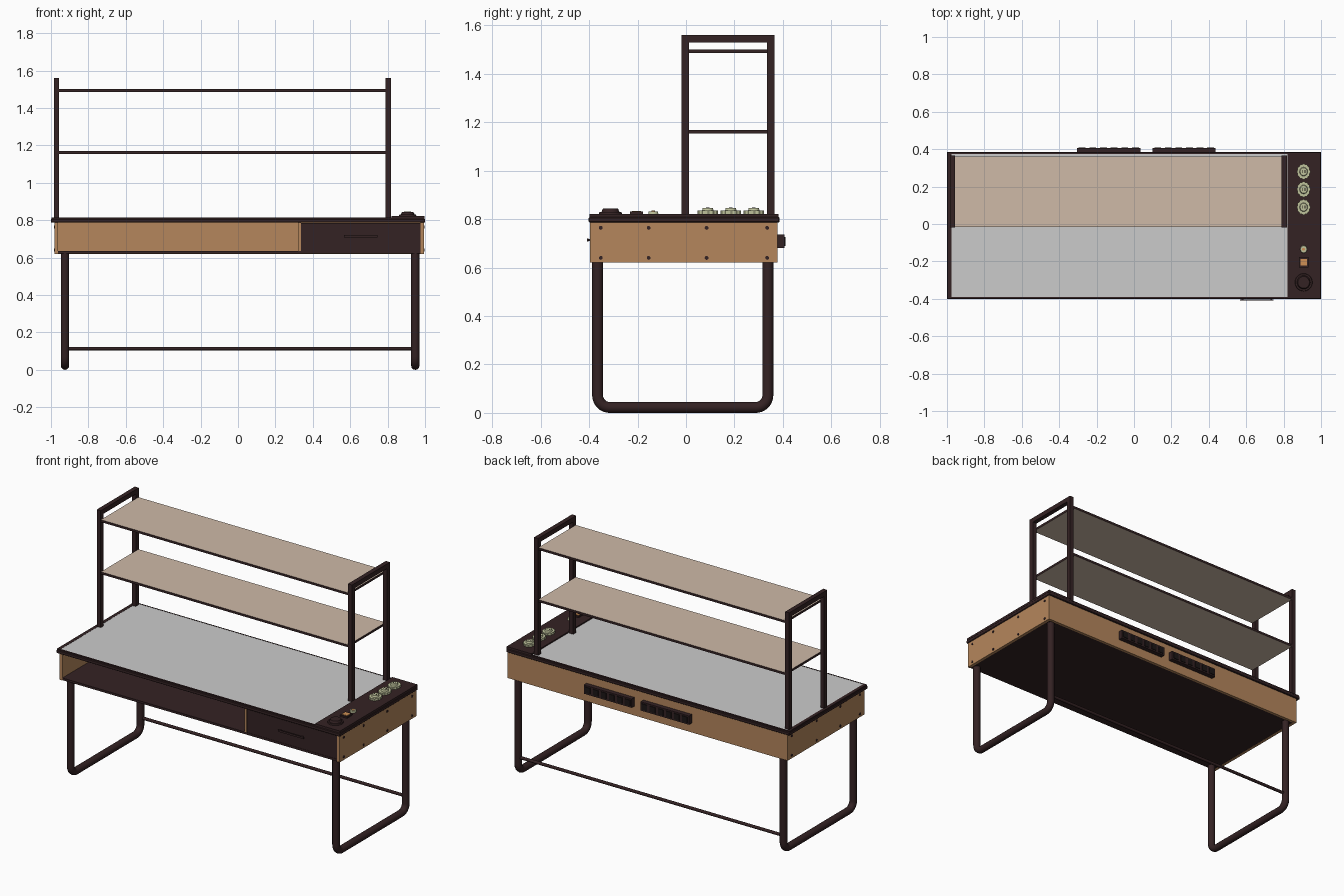
import bpy, bmesh, math
from mathutils import Matrix, Vector

if "Cube" in bpy.data.objects:
    bpy.data.objects.remove(bpy.data.objects["Cube"])


def mat(name, r, g, b):
    m = bpy.data.materials.new(name)
    m.diffuse_color = (r, g, b, 1)
    m.use_nodes = True
    m.node_tree.nodes["Principled BSDF"].inputs["Base Color"].default_value = m.diffuse_color
    return m


DARK = mat("dark_brown_metal", 0.034, 0.016, 0.017)
BLACK = mat("black_plastic", 0.012, 0.008, 0.008)
TAN = mat("tan_wood", 0.46, 0.24, 0.107)
GREY = mat("light_grey_surface", 0.60, 0.60, 0.60)
SHELF = mat("pale_beige_board", 0.62, 0.49, 0.39)
GREEN = mat("pale_green_plastic", 0.52, 0.54, 0.33)
ORANGE = mat("orange_button", 0.62, 0.28, 0.09)


def finish(name, bm, mats):
    me = bpy.data.meshes.new(name)
    bm.to_mesh(me)
    bm.free()
    for m in mats:
        me.materials.append(m)
    ob = bpy.data.objects.new(name, me)
    bpy.context.collection.objects.link(ob)
    return ob


def add_box(bm, x0, x1, y0, y1, z0, z1):
    c = Vector(((x0 + x1) / 2, (y0 + y1) / 2, (z0 + z1) / 2))
    size = Matrix.Diagonal((x1 - x0, y1 - y0, z1 - z0, 1))
    bmesh.ops.create_cube(bm, size=1, matrix=Matrix.Translation(c) @ size)


def boxes(name, material, *extents):
    bm = bmesh.new()
    for e in extents:
        add_box(bm, *e)
    return finish(name, bm, [material])


def disc(name, material, x, y, z0, z1, rx, ry, taper=1.0, n=32):
    bm = bmesh.new()
    bmesh.ops.create_cone(bm, cap_ends=True, segments=n, radius1=1, radius2=taper, depth=1,
                          matrix=Matrix.Translation((x, y, (z0 + z1) / 2))
                          @ Matrix.Diagonal((rx, ry, z1 - z0, 1)))
    return finish(name, bm, [material])


def smooth(ob):
    bpy.ops.object.select_all(action='DESELECT')
    ob.select_set(True)
    bpy.context.view_layer.objects.active = ob
    bpy.ops.object.shade_smooth_by_angle(angle=math.radians(40))


def tube(name, pts, radius, material):
    cu = bpy.data.curves.new(name, 'CURVE')
    cu.dimensions = '3D'
    cu.bevel_depth = radius
    cu.bevel_resolution = 4
    cu.use_fill_caps = True
    sp = cu.splines.new('POLY')
    sp.points.add(len(pts) - 1)
    for p, co in zip(sp.points, pts):
        p.co = (*co, 1)
    cu.materials.append(material)
    ob = bpy.data.objects.new(name, cu)
    bpy.context.collection.objects.link(ob)
    bpy.ops.object.select_all(action='DESELECT')
    ob.select_set(True)
    bpy.context.view_layer.objects.active = ob
    bpy.ops.object.convert(target='MESH')
    smooth(bpy.context.view_layer.objects.active)


# U-shaped tube legs with rounded lower corners
YF, YB, R, RC = -0.365, 0.338, 0.0225, 0.05
for name, x in (("left_leg", -0.925), ("right_leg", 0.948)):
    pts = [(x, YF, 0.625)]
    for i in range(9):
        a = math.pi + i * math.pi / 16
        pts.append((x, YF + RC + RC * math.cos(a), R + RC + RC * math.sin(a)))
    for i in range(9):
        a = 1.5 * math.pi + i * math.pi / 16
        pts.append((x, YB - RC + RC * math.cos(a), R + RC + RC * math.sin(a)))
    pts.append((x, YB, 0.625))
    tube(name, pts, R, DARK)
tube("rear_cross_rail", [(-0.925, YB, 0.114), (0.948, YB, 0.114)], 0.0095, DARK)

# Case under the top: wooden sides, back and divider, dark floor
boxes("case_side_panels", TAN,
      (-0.981, -0.963, -0.396, 0.377, 0.62, 0.787),
      (0.976, 0.994, -0.396, 0.377, 0.62, 0.787))
boxes("case_back_panel", TAN, (-0.963, 0.976, 0.36, 0.377, 0.62, 0.787))
boxes("case_divider", TAN, (0.321, 0.337, -0.394, 0.36, 0.635, 0.787))
boxes("case_floor", DARK, (-0.963, 0.976, -0.394, 0.36, 0.621, 0.635))
boxes("drawer_front", DARK, (0.338, 0.975, -0.394, -0.376, 0.636, 0.786))
boxes("drawer_handle", DARK,
      (0.567, 0.747, -0.409, -0.403, 0.708, 0.72),
      (0.575, 0.585, -0.404, -0.393, 0.71, 0.718),
      (0.729, 0.739, -0.404, -0.393, 0.71, 0.718))

# Screw heads on the side panels
bm = bmesh.new()
for x in (-0.981, 0.994):
    for y in (-0.352, -0.154, 0.085, 0.335):
        for z in (0.64, 0.764):
            bmesh.ops.create_cone(bm, cap_ends=True, segments=12, radius1=0.008, radius2=0.008,
                                  depth=0.006, matrix=Matrix.Translation((x, y, z))
                                  @ Matrix.Rotation(math.pi / 2, 4, 'Y'))
finish("side_screws", bm, [DARK])

# Table top: slab, thin rim, grey work surface, raised control panel
slab = boxes("top_slab", DARK, (-1, 1, -0.402, 0.386, 0.787, 0.808))
bev = slab.modifiers.new("bevel", 'BEVEL')
bev.width, bev.segments = 0.003, 1
boxes("top_rim", DARK,
      (-0.998, -0.977, -0.398, 0.382, 0.808, 0.815),
      (-0.977, 0.822, -0.398, -0.391, 0.808, 0.815),
      (-0.977, 0.822, 0.375, 0.382, 0.808, 0.815))
boxes("work_surface", GREY, (-0.977, 0.823, -0.391, 0.375, 0.806, 0.814))
boxes("control_panel", DARK, (0.822, 0.998, -0.398, 0.382, 0.808, 0.822))

# Shelf end frames from square tube
S0, S1, T = -0.018, 0.365, 0.03
for name, x0, x1 in (("left_shelf_frame", -0.984, -0.956), ("right_shelf_frame", 0.788, 0.817)):
    boxes(name, DARK,
          (x0, x1, S0, S0 + T, 0.808, 1.53),
          (x0, x1, S1 - T, S1, 0.808, 1.53),
          (x0, x1, S0, S1, 1.53, 1.56))

# Shelves: beige board, dark edges
for name, z in (("lower_shelf", 1.154), ("upper_shelf", 1.486)):
    bm = bmesh.new()
    add_box(bm, -0.957, 0.789, S0 + 0.003, S1 - 0.003, z, z + 0.015)
    bm.normal_update()
    for f in bm.faces:
        f.material_index = 0 if abs(f.normal.z) > 0.5 else 1
    finish(name, bm, [SHELF, DARK])

# Pale socket knobs with scalloped rims
CX, P = 0.907, 0.821
for i, y in enumerate((0.09, 0.185, 0.28)):
    bm = bmesh.new()
    n = 48
    ring = []
    for k in range(n):
        a = 2 * math.pi * k / n
        r = 1 + 0.05 * math.cos(12 * a)
        ring.append(bm.verts.new((CX + 0.035 * r * math.cos(a), y + 0.041 * r * math.sin(a), P)))
    base = bm.faces.new(ring)
    ext = bmesh.ops.extrude_face_region(bm, geom=[base])
    bmesh.ops.translate(bm, vec=(0, 0, 0.015),
                        verts=[v for v in ext["geom"] if isinstance(v, bmesh.types.BMVert)])
    bmesh.ops.recalc_face_normals(bm, faces=bm.faces)
    finish(f"socket_{i + 1}_base", bm, [GREEN])
    smooth(disc(f"socket_{i + 1}_cap", GREEN, CX, y, P + 0.014, P + 0.026, 0.022, 0.024, 0.85))
    boxes(f"socket_{i + 1}_slots", BLACK,
          (CX - 0.009, CX - 0.005, y - 0.008, y + 0.008, P + 0.02, P + 0.0265),
          (CX + 0.005, CX + 0.009, y - 0.008, y + 0.008, P + 0.02, P + 0.0265))

# Small round button, square switch and dark dial
smooth(disc("round_button", GREEN, CX, -0.135, P, P + 0.011, 0.019, 0.021, 0.9))
smooth(disc("round_button_centre", ORANGE, CX, -0.135, P + 0.01, P + 0.014, 0.008, 0.008))
boxes("switch_base", DARK, (CX - 0.025, CX + 0.025, -0.232, -0.177, P, P + 0.01))
boxes("switch_plate", ORANGE, (CX - 0.018, CX + 0.018, -0.222, -0.186, P + 0.009, P + 0.013))
smooth(disc("dial_base", DARK, CX, -0.312, P, P + 0.009, 0.047, 0.048, 0.95))
smooth(disc("dial_cap", DARK, CX, -0.312, P + 0.008, P + 0.022, 0.036, 0.037, 0.85))

# Power strips on the back, six sockets each
for name, x0, x1 in (("left_power_strip", -0.306, 0.036), ("right_power_strip", 0.099, 0.437)):
    boxes(name, DARK, (x0, x1, 0.376, 0.406, 0.68, 0.736))
    w = (x1 - x0) / 6
    boxes(name + "_sockets", BLACK,
          *[(x0 + w * (i + 0.18), x0 + w * (i + 0.82), 0.405, 0.41, 0.689, 0.727) for i in range(6)])
